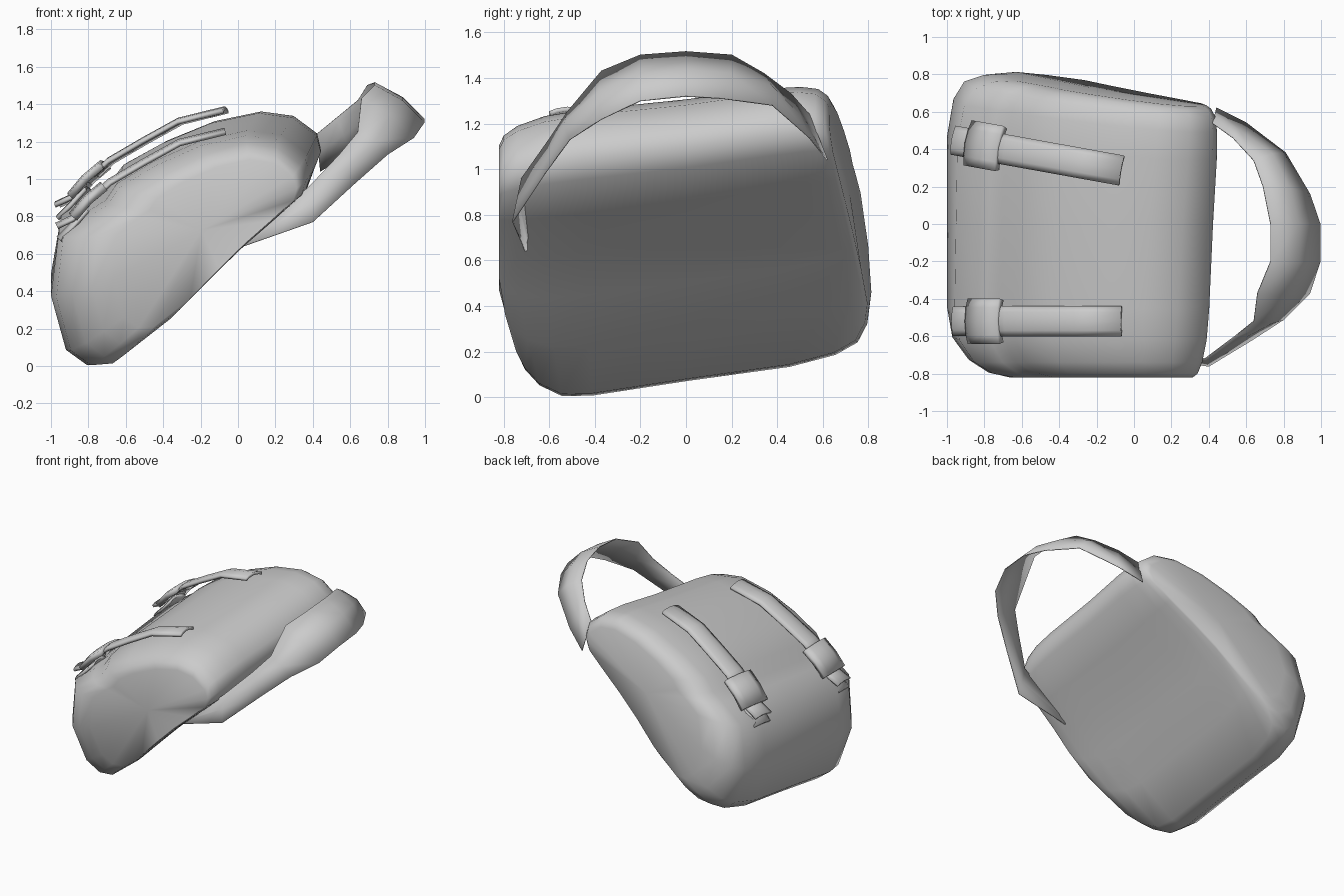
import bpy
import bmesh
import math
from mathutils import Vector

cube = bpy.data.objects.get("Cube")
if cube:
    bpy.data.objects.remove(cube, do_unlink=True)

grey = bpy.data.materials.new("plain_grey")
grey.use_nodes = True
colour = (0.6, 0.6, 0.6, 1)
grey.diffuse_color = colour
grey.node_tree.nodes["Principled BSDF"].inputs["Base Color"].default_value = colour


def loft(name, rings, closed=False, thickness=0, angle=60):
    """Skin rows of points; closed rows form a capped tube."""
    bm = bmesh.new()
    rows = [[bm.verts.new(p) for p in ring] for ring in rings]
    n = len(rows[0])
    for a, b in zip(rows, rows[1:]):
        for i in range(n if closed else n - 1):
            j = (i + 1) % n
            bm.faces.new((a[i], a[j], b[j], b[i]))
    if closed:
        for row in (rows[0], rows[-1]):
            mid = bm.verts.new(sum((v.co for v in row), Vector()) / n)
            for i in range(n):
                bm.faces.new((row[i], row[(i + 1) % n], mid))
    bmesh.ops.recalc_face_normals(bm, faces=bm.faces)
    mesh = bpy.data.meshes.new(name)
    bm.to_mesh(mesh)
    bm.free()
    mesh.materials.append(grey)
    obj = bpy.data.objects.new(name, mesh)
    bpy.context.collection.objects.link(obj)
    bpy.ops.object.select_all(action='DESELECT')
    bpy.context.view_layer.objects.active = obj
    obj.select_set(True)
    bpy.ops.object.shade_smooth_by_angle(angle=math.radians(angle))
    if thickness:
        solid = obj.modifiers.new("thickness", 'SOLIDIFY')
        solid.thickness = thickness
        solid.offset = 0
    return obj


# Bag body: side profile (x, z) with a flat sloping back, a domed flap
# and a crease above the bulging pocket
profile = [(-0.81, 0.0), (-0.69, 0.01), (-0.42, 0.22), (-0.2, 0.44), (0, 0.63),
           (0.2, 0.8), (0.37, 0.95), (0.4, 1.04), (0.37, 1.13), (0.23, 1.23),
           (0.05, 1.255), (-0.2, 1.2), (-0.45, 1.09), (-0.65, 0.97), (-0.71, 0.88),
           (-0.79, 0.83), (-0.96, 0.70), (-1.0, 0.37), (-0.92, 0.08)]
# Stations across the bag: (y, scale towards the upper back)
stations = [(-0.82, 0.71), (-0.8, 0.81), (-0.74, 0.9), (-0.62, 0.975), (-0.45, 1),
            (0, 1), (0.45, 1), (0.65, 0.97), (0.75, 0.92), (0.8, 0.83), (0.82, 0.73)]


def body_ring(y, s):
    ring = []
    for px, pz in profile:
        x, z = 0.15 + (px - 0.15) * s, 0.85 + (pz - 0.85) * s
        x += 0.05 * (y + 0.5) * max(0, z - 0.5) / 0.6
        z += (0.14 - 0.03 * z) * (y + 0.5)
        if y > 0:
            taper = 0.1 * (x + 0.7) + 0.12 * max(0, z - 0.5)
            new_y = y - taper * y / 0.82
        else:
            new_y = y + 0.3 * max(0, 0.45 - z) * (y / 0.82) ** 2
        ring.append((x, new_y, z))
    return ring


loft("bag_body", [body_ring(y, s) for y, s in stations], closed=True, angle=75)

# Shoulder strap: upper and lower edges of a bowed band
edges = [((0, -0.68, 0.645), (0, -0.7, 0.63)), ((0.38, -0.72, 0.96), (0.4, -0.76, 0.77)),
         ((0.54, -0.6, 1.13), (0.63, -0.62, 0.98)), ((0.64, -0.52, 1.25), (0.8, -0.51, 1.13)),
         ((0.66, -0.37, 1.43), (0.94, -0.37, 1.22)), ((0.73, -0.2, 1.5), (0.995, -0.2, 1.3)),
         ((0.73, 0, 1.515), (0.995, 0, 1.32)), ((0.69, 0.2, 1.5), (0.94, 0.16, 1.31)),
         ((0.64, 0.34, 1.42), (0.81, 0.38, 1.28)), ((0.53, 0.46, 1.33), (0.6, 0.54, 1.14)),
         ((0.42, 0.54, 1.24), (0.44, 0.62, 1.04))]
rows = []
for i, (a, b) in enumerate(edges):
    a, b = Vector(a), Vector(b)
    bow = 0.025 if 2 < i < 9 else 0
    outward = Vector((0.6, (a.y + 0.08) * 1.5, 0.6)).normalized()
    rows.append((a, (a + b) / 2 + outward * bow, b))
loft("shoulder_strap", rows, thickness=0.006)


def ribbon(name, path, width, thickness, y0, slope, lift, bulge=0.02):
    """Arched band following (x, z) points, angled across the bag by slope."""
    side = Vector((-slope, 1, 0)).normalized()
    pts = [Vector((x, y0 + slope * (x + 0.7), z + lift)) for x, z in path]
    rings = []
    for i, p in enumerate(pts):
        along = pts[min(i + 1, len(pts) - 1)] - pts[max(i - 1, 0)]
        up = along.cross(side).normalized()
        rings.append([p + side * width * u + up * bulge * (1 - 4 * u * u)
                      for u in (-0.5, -0.3, 0, 0.3, 0.5)])
    loft(name, rings, thickness=thickness)


# Two closure straps, each with a buckle and a pair of loose tails
for label, y0, slope, lift in (("front", -0.52, 0, 0), ("rear", 0.4, -0.18, 0.115)):
    place = (y0, slope, lift)
    ribbon(label + "_closure_strap", [(-0.76, 0.90), (-0.68, 0.975), (-0.5, 1.08),
           (-0.31, 1.185), (-0.065, 1.245)], 0.155, 0.02, *place)
    ribbon(label + "_buckle", [(-0.875, 0.79), (-0.8, 0.88), (-0.71, 0.955)],
           0.235, 0.04, *place)
    ribbon(label + "_upper_tail", [(-0.965, 0.74), (-0.88, 0.78), (-0.8, 0.86)],
           0.15, 0.018, *place)
    ribbon(label + "_lower_tail", [(-0.95, 0.67), (-0.88, 0.74), (-0.8, 0.83)],
           0.15, 0.018, *place)
